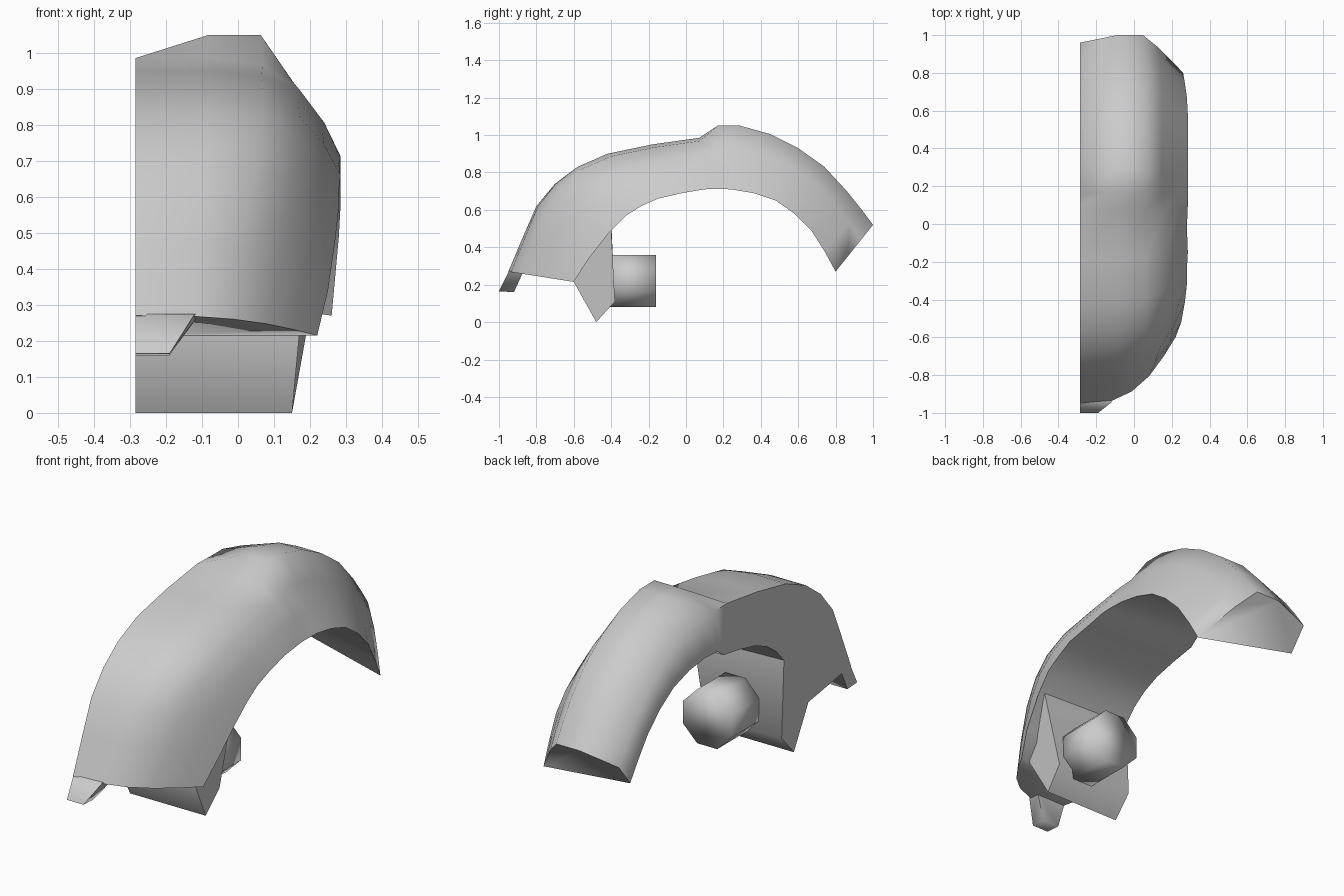
import bpy, bmesh, math

if "Cube" in bpy.data.objects:
    bpy.data.objects.remove(bpy.data.objects["Cube"])

LEFT = -0.285  # flat inboard side


def finish(name, bm, angle):
    bmesh.ops.recalc_face_normals(bm, faces=bm.faces)
    me = bpy.data.meshes.new(name)
    bm.to_mesh(me)
    bm.free()
    ob = bpy.data.objects.new(name, me)
    bpy.context.collection.objects.link(ob)
    bpy.ops.object.select_all(action='DESELECT')
    ob.select_set(True)
    bpy.context.view_layer.objects.active = ob
    bpy.ops.object.shade_smooth_by_angle(angle=math.radians(angle))
    return ob


def loft(name, rings, angle=50):
    """Skin a list of equal-length point rings and cap both ends."""
    bm = bmesh.new()
    vs = [[bm.verts.new(p) for p in r] for r in rings]
    n = len(vs[0])
    for a, b in zip(vs, vs[1:]):
        for i in range(n):
            j = (i + 1) % n
            bm.faces.new((a[i], a[j], b[j], b[i]))
    bm.faces.new(vs[0])
    bm.faces.new(vs[-1])
    return finish(name, bm, angle)


def section(outer, inner, width, shape):
    """Place an (x fraction, depth) cross-section between outer and inner arcs."""
    ring = []
    for f, t in shape:
        x = LEFT + f * (width - LEFT)
        ring.append((x, outer[0] + t * (inner[0] - outer[0]),
                     outer[1] + t * (inner[1] - outer[1])))
    return ring


def blend(a, b, k):
    return [tuple(p + k * (q - p) for p, q in zip(u, v)) for u, v in zip(a, b)]


# fender: tapered nose, rounded front half, raised and chamfered rear half
NOSE = [(0, 0), (.33, .04), (.54, .18), (.72, .41), (.87, .7), (1, 1), (0, 1)]
FRONT = [(0, 0), (.36, 0), (.62, .06), (.80, .32), (.92, .65), (1, 1), (0, .94)]
CREST = [(0, .2), (.36, 0), (.61, 0), (.76, .37), (.89, .72), (1, 1), (0, .85)]
REAR = [(0, .2), (.36, 0), (.61, 0), (.76, .33), (.89, .68), (1, 1), (0, .67)]
front = [
    ((-.95, .27), (-.60, .215), .22), ((-.87, .46), (-.52, .34), .25),
    ((-.80, .62), (-.41, .48), .27), ((-.70, .74), (-.32, .57), .28),
    ((-.58, .83), (-.24, .62), .28), ((-.42, .90), (-.15, .66), .285),
    ((-.18, .95), (-.02, .69), .28), ((.07, .985), (.10, .71), .285)]
rear = [
    ((.17, 1.05), (.14, .712), .285), ((.29, 1.05), (.24, .71), .285),
    ((.45, 1.005), (.36, .69), .285), ((.60, .93), (.48, .65), .285),
    ((.74, .83), (.58, .58), .285), ((.86, .70), (.67, .49), .28),
    ((.94, .60), (.74, .38), .27), ((1.0, .52), (.80, .27), .26)]
loft("fender",
     [section(*s, blend(NOSE, FRONT, min(1, i / 4))) for i, s in enumerate(front)]
     + [section(*s, blend(CREST, REAR, i / 7)) for i, s in enumerate(rear)], 75)

# lip hanging from the front inboard corner
lip = [(-1, .165), (-.92, .16), (-.87, .27), (-.945, .275)]
lip_end = [-.19, -.19, -.11, -.12]
loft("front_lip", [[(LEFT, y, z) for y, z in lip],
                   [(x, y + .01 * i // 2, z)
                    for i, (x, (y, z)) in enumerate(zip(lip_end, lip))]], 75)

# wedge bracket under the front of the fender
wedge = [(-.60, .215), (-.48, 0), (-.38, .11), (-.40, .54), (-.56, .40)]
wedge_top = [(-.60, .215), (-.48, 0), (-.38, .11), (-.40, .50), (-.56, .36)]
wedge_end = [.17, .15, .16, .24, .17]
loft("bracket", [[(LEFT, y, z) for y, z in wedge],
                 [(x, y, z) for x, (y, z) in zip(wedge_end, wedge_top)]], 50)

# eight-sided stub behind the bracket
r = .14 / math.cos(math.pi / 8)
angles = [math.pi / 8 + i * math.pi / 4 for i in range(8)]
loft("stub", [[(-.01 + r * math.cos(a), y, .22 + r * math.sin(a)) for a in angles]
              for y in (-.42, -.16)], 180)
